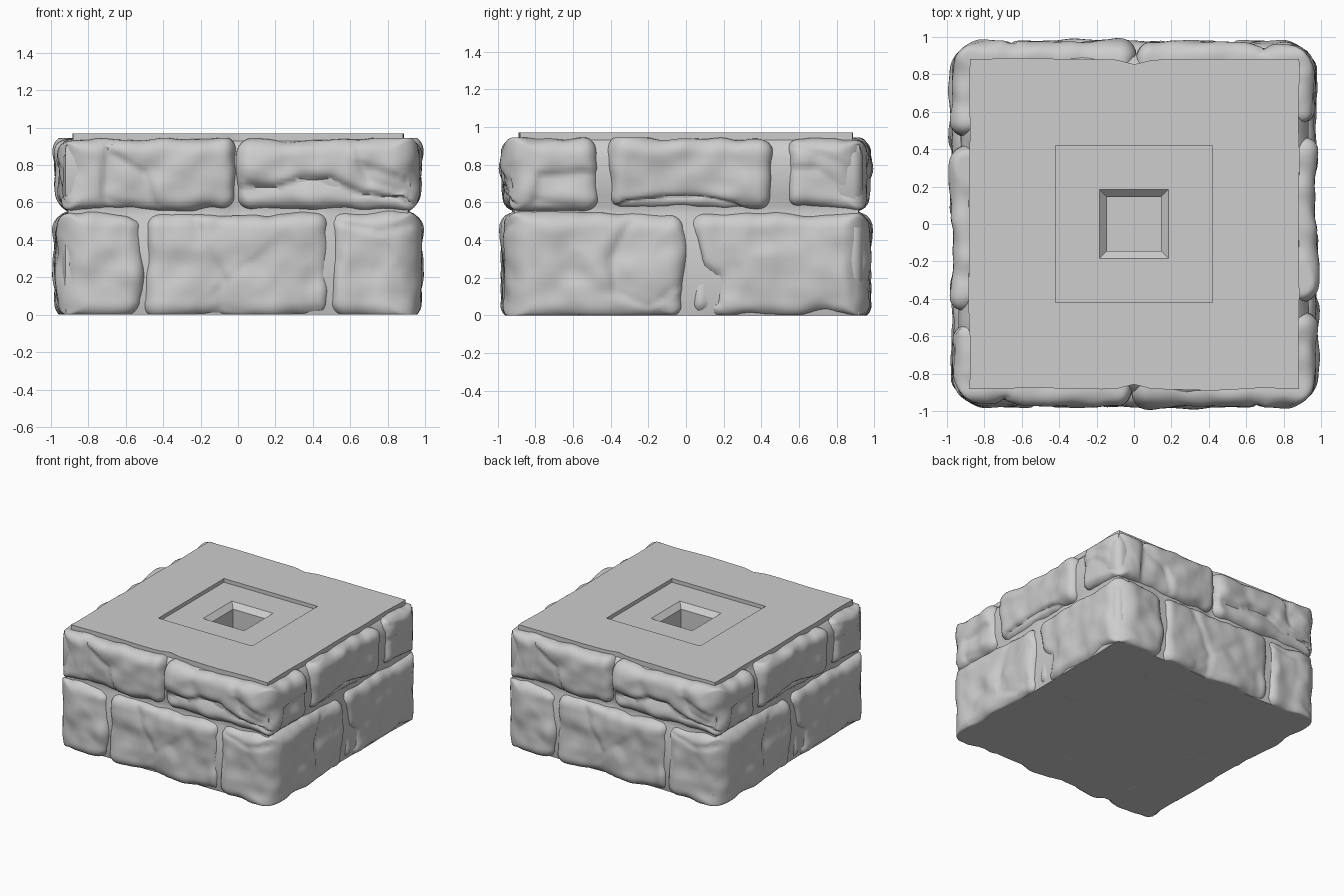
import bpy, bmesh, math
from mathutils import Vector, noise
from mathutils.geometry import intersect_point_line

cube = bpy.data.objects.get("Cube")
if cube:
    bpy.data.objects.remove(cube, do_unlink=True)

stone_grey = bpy.data.materials.new("stone_grey")
stone_grey.use_nodes = True
stone_grey.diffuse_color = (0.61, 0.61, 0.61, 1)
stone_grey.node_tree.nodes["Principled BSDF"].inputs["Base Color"].default_value = (0.61, 0.61, 0.61, 1)

FRONT, RIGHT, LEFT = Vector((0, -1, 0)), Vector((1, 0, 0)), Vector((-1, 0, 0))
ROUND = 0.08
CORNER_CENTRE, CORNER_ROUND = 0.78, 0.195


def add_object(name, bm, angle):
    bmesh.ops.recalc_face_normals(bm, faces=bm.faces)
    mesh = bpy.data.meshes.new(name)
    bm.to_mesh(mesh)
    bm.free()
    mesh.materials.append(stone_grey)
    obj = bpy.data.objects.new(name, mesh)
    bpy.context.collection.objects.link(obj)
    bpy.ops.object.select_all(action='DESELECT')
    obj.select_set(True)
    bpy.context.view_layer.objects.active = obj
    bpy.ops.object.shade_smooth_by_angle(angle=math.radians(angle))
    return obj


def chip_depth(u, z, line, depth):
    """Chipped ledge: steep along the line, fading out on its right-hand side."""
    best, side = 9, 1
    for a, b in zip(line, line[1:]):
        a, b, p = Vector(a), Vector(b), Vector((u, z))
        t = intersect_point_line(p, a, b)[1]
        dist = (p - a.lerp(b, min(1, max(0, t)))).length
        if dist < best:
            best = dist
            side = (b.x - a.x) * (z - a.y) - (b.y - a.y) * (u - a.x)
    return depth * math.exp(-best / (0.018 if side > 0 else 0.11))


def round_corner(p):
    """Wear down the upright outer corners of the whole block."""
    d = Vector((abs(p.x) - CORNER_CENTRE, abs(p.y) - CORNER_CENTRE))
    if min(d) > 0 and d.length > CORNER_ROUND:
        d *= (CORNER_ROUND + 0.1 * (d.length - CORNER_ROUND)) / d.length
        p.x = math.copysign(CORNER_CENTRE + d.x, p.x)
        p.y = math.copysign(CORNER_CENTRE + d.y, p.y)


def make_stone(name, low, high, chips=()):
    """Rounded, weathered block, plus its twin on the opposite side."""
    low, high = Vector(low), Vector(high)
    size, mid = high - low, (low + high) / 2
    bm = bmesh.new()
    bmesh.ops.create_cube(bm, size=1)
    for v in bm.verts:
        v.co = Vector([c * s for c, s in zip(v.co, size)]) + mid
    for axis in range(3):
        along = [e for e in bm.edges
                 if abs((e.verts[0].co - e.verts[1].co)[axis]) > size[axis] * 0.9]
        bmesh.ops.subdivide_edges(bm, edges=along, cuts=int(size[axis] / 0.02), use_grid_fill=True)
    seed = mid * 7
    for v in bm.verts:
        inner = Vector([min(max(c, a + ROUND), b - ROUND) for c, a, b in zip(v.co, low, high)])
        normal = (v.co - inner).normalized()
        p = inner + normal * ROUND
        round_corner(p)
        # Broad dents, then finer bumps and pitting
        push = 0.024 * noise.noise(p * 3.5 + seed) + 0.014 * noise.noise(p * 8 + seed)
        push -= 0.025 * max(0, noise.noise(p * 6 - seed) - 0.2)
        for face, line, depth in chips:
            facing = normal.dot(face)
            if facing > 0:
                u = p.x * -face.y + p.y * face.x
                push -= facing * chip_depth(u, p.z, line, depth)
        p += normal * push
        v.co = (min(1, max(-1, p.x)), min(1, max(-1, p.y)), min(0.945, max(0, p.z)))
    obj = add_object(name, bm, 60)
    twin = bpy.data.objects.new(name + "_opposite", obj.data)
    twin.rotation_euler.z = math.pi
    bpy.context.collection.objects.link(twin)


# Lower course
make_stone("lower_right_corner_stone", (0.5, -0.975, -0.015), (0.975, -0.01, 0.54), [
    (FRONT, [(0.9, 0.47), (0.75, 0.44), (0.53, 0.5)], 0.02),
    (RIGHT, [(-0.1, 0.1), (-0.2, 0.04), (-0.38, 0.12), (-0.4, 0.3), (-0.3, 0.5)], 0.018)])
make_stone("lower_middle_stone", (-0.5, -0.975, -0.015), (0.49, -0.6, 0.54), [
    (FRONT, [(-0.22, 0.5), (-0.18, 0.38), (-0.07, 0.18), (-0.08, 0.02)], 0.02),
    (FRONT, [(-0.07, 0.18), (0.05, 0.28)], 0.012)])
make_stone("lower_left_corner_stone", (-0.965, -0.975, -0.015), (-0.51, -0.02, 0.54), [
    (LEFT, [(0.03, 0.4), (0.08, 0.27), (0.17, 0.2), (0.16, 0.06)], 0.04)])

# Upper course
make_stone("upper_right_corner_stone", (0.0, -0.975, 0.56), (0.975, -0.465, 0.94), [
    (FRONT, [(0.05, 0.69), (0.2, 0.68), (0.35, 0.73), (0.5, 0.72), (0.65, 0.65), (0.9, 0.61)], 0.045),
    (FRONT, [(0.85, 0.66), (0.7, 0.71), (0.66, 0.8), (0.85, 0.74)], 0.02),
    (RIGHT, [(-0.8, 0.6), (-0.78, 0.74), (-0.55, 0.76)], 0.025)])
make_stone("upper_left_corner_stone", (-0.97, -0.97, 0.56), (-0.01, -0.52, 0.94), [
    (FRONT, [(-0.72, 0.62), (-0.7, 0.88), (-0.5, 0.76), (-0.44, 0.58)], 0.025),
    (LEFT, [(0.55, 0.78), (0.7, 0.78), (0.84, 0.67)], 0.018),
    (LEFT, [(0.6, 0.9), (0.75, 0.85), (0.87, 0.78)], 0.015)])
make_stone("upper_side_stone", (0.55, -0.41, 0.56), (0.975, 0.46, 0.94), [
    (RIGHT, [(-0.32, 0.59), (-0.1, 0.62), (0.05, 0.63), (0.25, 0.58)], 0.035)])

# Mortar core with top plate, shallow recess and flared socket
STEPS = 40


def square_ring(bm, half, z, wobble):
    ring = []
    for side in range(4):
        for i in range(STEPS):
            x, y = half * (2 * i / STEPS - 1), -half
            if wobble:
                y += 0.012 * noise.noise(Vector((x * 3, side * 5, 0.5)))
                # Dip where the joint between two top stones meets the plate
                if side % 2 == 0:
                    y += 0.025 * math.exp(-(x / 0.06) ** 2)
            for _ in range(side):
                x, y = -y, x
            p = Vector((x, y, z))
            round_corner(p)
            # Uneven mortar below the plate
            if wobble and 0 < z < 0.93:
                p *= 1 + 0.012 * noise.noise(p * 7)
            ring.append(bm.verts.new(p))
    return ring


bm = bmesh.new()
levels = [(0.145, 0.5), (0.145, 0.9), (0.185, 0.94), (0.42, 0.94), (0.42, 0.97),
          (0.882, 0.97), (0.882, 0.93), (0.915, 0.9), (0.935, 0.84), (0.935, 0.64),
          (0.91, 0.58), (0.91, 0.53), (0.937, 0.46), (0.937, 0.08), (0.92, 0)]
rings = [square_ring(bm, half, z, half > 0.5) for half, z in levels]
for a, b in zip(rings, rings[1:]):
    for i in range(len(a)):
        j = (i + 1) % len(a)
        bm.faces.new((a[i], a[j], b[j], b[i]))
bm.faces.new(rings[0])
bm.faces.new(rings[-1])
add_object("core_and_top_plate", bm, 35)
